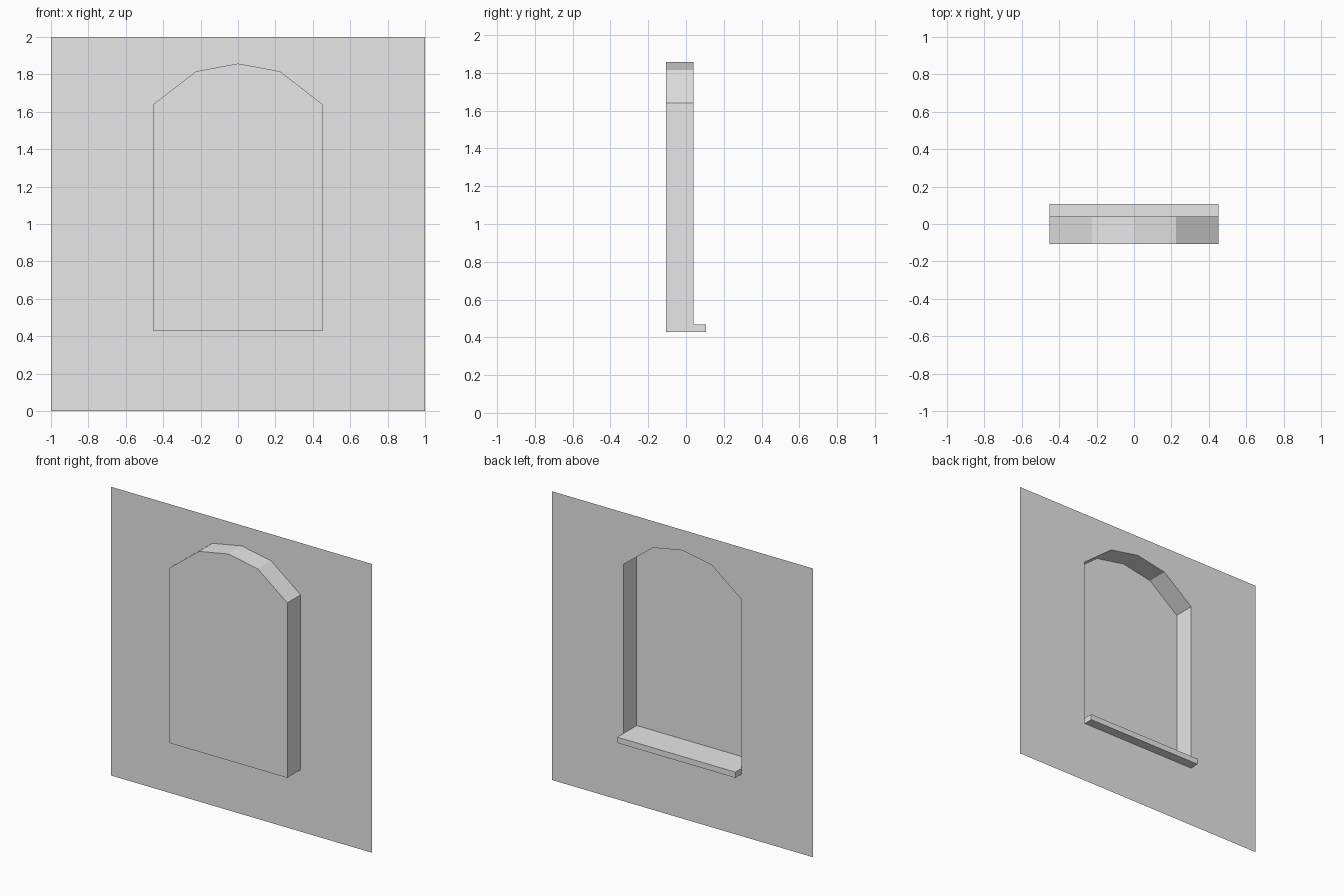
import bpy
import bmesh

if "Cube" in bpy.data.objects:
    bpy.data.objects.remove(bpy.data.objects["Cube"])

FRONT, WALL, LIP = -0.106, 0.04, 0.106   # y of niche pane, wall sheet, sill edge
W, BOTTOM, SILL_TOP = 0.452, 0.428, 0.468

grey = bpy.data.materials.new("plain_grey")
grey.diffuse_color = (0.8, 0.8, 0.8, 1)
grey.use_nodes = True
grey.node_tree.nodes["Principled BSDF"].inputs["Base Color"].default_value = grey.diffuse_color

# right half of the arch, from crown to springing
arch = [(0, 1.858), (0.225, 1.816), (W, 1.64)]


def finish(name, bm):
    mesh = bpy.data.meshes.new(name)
    bm.to_mesh(mesh)
    bm.free()
    mesh.materials.append(grey)
    obj = bpy.data.objects.new(name, mesh)
    bpy.context.collection.objects.link(obj)
    return obj


def face(bm, pts):
    return bm.faces.new([bm.verts.new(p) for p in pts])


# wall sheet: two mirrored halves around the arched opening
bm = bmesh.new()
half = [(0, 0), (0, BOTTOM), (W, BOTTOM)] + arch[::-1] + [(0, 2), (1, 2), (1, 0)]
face(bm, [(x, WALL, z) for x, z in half])
face(bm, [(-x, WALL, z) for x, z in reversed(half)])
bmesh.ops.remove_doubles(bm, verts=bm.verts, dist=0.0001)
finish("wall_sheet", bm)

# niche: flat pane and reveal, open towards the back
bm = bmesh.new()
right = arch + [(W, SILL_TOP)]
outline = right + [(-x, z) for x, z in reversed(right[1:])]
face(bm, [(x, FRONT, z) for x, z in reversed(outline)])
n = len(outline)
for i in range(n):
    (x0, z0), (x1, z1) = outline[i], outline[(i + 1) % n]
    if z0 == SILL_TOP and z1 == SILL_TOP:
        continue  # the sill closes the bottom
    face(bm, [(x0, FRONT, z0), (x1, FRONT, z1), (x1, WALL, z1), (x0, WALL, z0)])
bmesh.ops.remove_doubles(bm, verts=bm.verts, dist=0.0001)
bmesh.ops.recalc_face_normals(bm, faces=bm.faces)
# the visible side of the niche is the inside
pane = max(bm.faces, key=lambda f: len(f.verts))
if pane.normal.y < 0:
    bmesh.ops.reverse_faces(bm, faces=bm.faces)
finish("niche", bm)

# sill: slab running through the niche and projecting at the back
bm = bmesh.new()
bmesh.ops.create_cube(bm, size=1)
for v in bm.verts:
    v.co.x *= 2 * W
    v.co.y = LIP if v.co.y > 0 else FRONT
    v.co.z = SILL_TOP if v.co.z > 0 else BOTTOM
finish("sill", bm)
